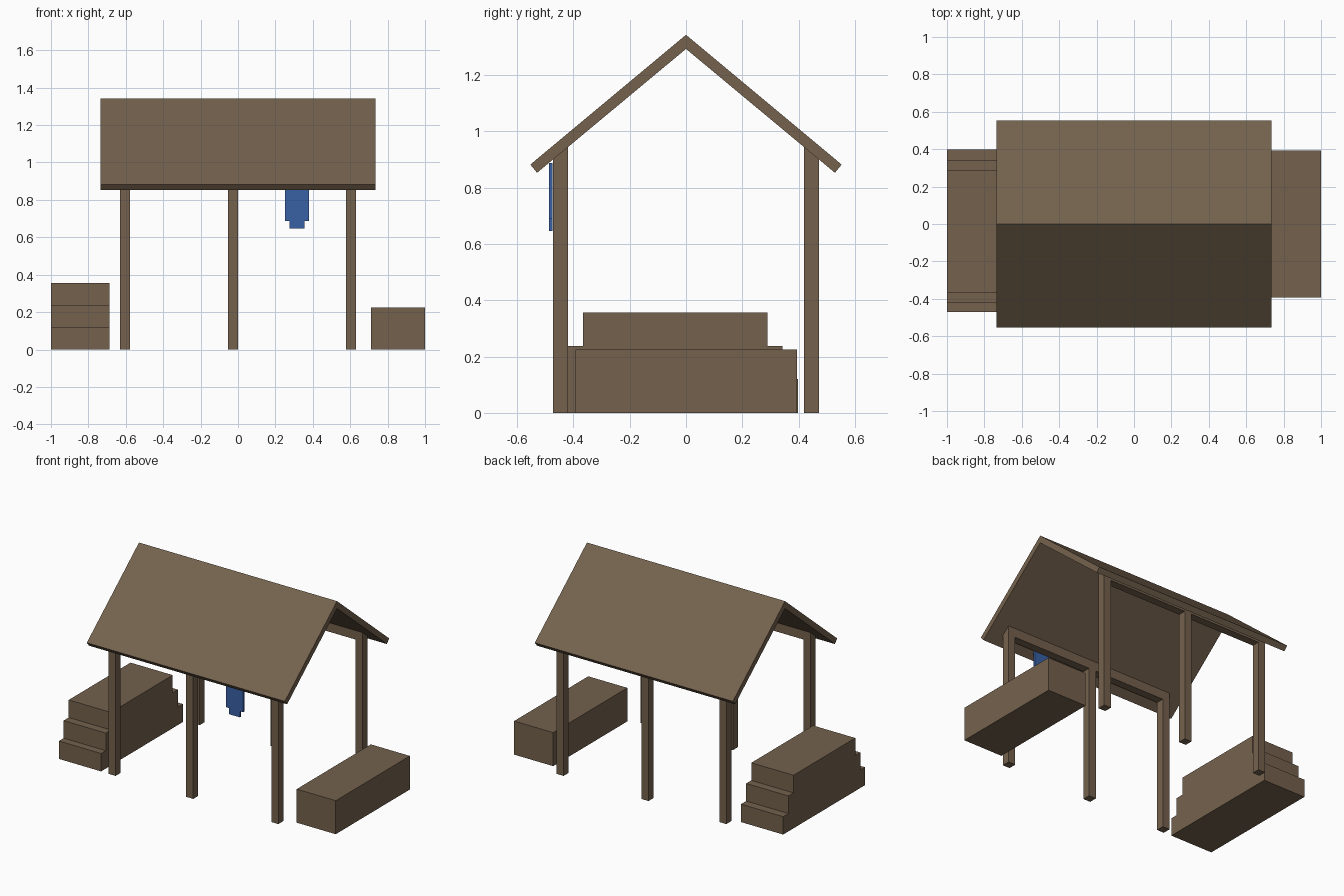
import bpy
import bmesh

if "Cube" in bpy.data.objects:
    bpy.data.objects.remove(bpy.data.objects["Cube"])


def material(name, rgb):
    m = bpy.data.materials.new(name)
    m.diffuse_color = (*rgb, 1.0)
    m.use_nodes = True
    m.node_tree.nodes["Principled BSDF"].inputs["Base Color"].default_value = m.diffuse_color
    return m


WOOD = material("brown wood", (0.175, 0.121, 0.075))
BLUE = material("blue cloth", (0.040, 0.118, 0.375))


def prism(name, profile, start, end, mat, axis="x"):
    """Extrude a (y, z) profile along x, or an (x, z) profile along y."""
    bm = bmesh.new()

    def place(p, t):
        return (t, p[0], p[1]) if axis == "x" else (p[0], t, p[1])

    a = [bm.verts.new(place(p, start)) for p in profile]
    b = [bm.verts.new(place(p, end)) for p in profile]
    bm.faces.new(a)
    bm.faces.new(b[::-1])
    n = len(profile)
    for i in range(n):
        j = (i + 1) % n
        bm.faces.new((a[j], a[i], b[i], b[j]))
    bmesh.ops.recalc_face_normals(bm, faces=bm.faces[:])
    mesh = bpy.data.meshes.new(name)
    bm.to_mesh(mesh)
    bm.free()
    mesh.materials.append(mat)
    obj = bpy.data.objects.new(name, mesh)
    bpy.context.collection.objects.link(obj)
    return obj


# Gable roof: one folded slab with square-cut eaves
EAVE_Y, EAVE_Z, RIDGE_Z, RIDGE_UNDER = 0.553, 0.882, 1.343, 1.293
roof = [(-EAVE_Y, EAVE_Z), (0, RIDGE_Z), (EAVE_Y, EAVE_Z),
        (EAVE_Y - 0.024, EAVE_Z - 0.029), (0, RIDGE_UNDER),
        (-EAVE_Y + 0.024, EAVE_Z - 0.029)]
prism("roof", roof, -0.735, 0.735, WOOD)


def under_roof(y):
    slope = (RIDGE_UNDER - EAVE_Z + 0.029) / (EAVE_Y - 0.024)
    return RIDGE_UNDER - slope * abs(y)


# Posts and eave beams, with tops cut to the roof slope
INNER, OUTER = 0.42, 0.473
for side, label in ((-1, "front"), (1, "back")):
    def upright(bottom):
        return [(side * INNER, bottom), (side * OUTER, bottom),
                (side * OUTER, under_roof(OUTER)),
                (side * INNER, under_roof(INNER))]

    for x, where in ((-0.63, "left"), (-0.053, "middle"), (0.578, "right")):
        prism(f"{label}_{where}_post", upright(0), x, x + 0.052, WOOD)
    # Beam runs in two spans between the posts
    for x0, x1, where in ((-0.578, -0.053, "left"), (-0.001, 0.578, "right")):
        prism(f"{label}_{where}_beam", upright(0.883), x0, x1, WOOD)

# Stepped platform on the left: three tiers, stepped at both ends
TIERS = ((-0.47, 0.398, 0.12), (-0.42, 0.343, 0.238), (-0.366, 0.289, 0.356))
left_side, right_side = [], []
z = 0
for y0, y1, top in TIERS:
    left_side += [(y0, z), (y0, top)]
    right_side += [(y1, z), (y1, top)]
    z = top
prism("stepped_platform", left_side + right_side[::-1], -1.0, -0.687, WOOD)

# Plain block bench on the right
prism("bench", [(-0.392, 0), (0.394, 0), (0.394, 0.225), (-0.392, 0.225)],
      0.71, 1.0, WOOD)

# Blue hanging cloth with a narrower tab at the bottom
cloth = [(0.252, 0.888), (0.252, 0.688), (0.275, 0.688), (0.275, 0.647),
         (0.355, 0.647), (0.355, 0.688), (0.379, 0.688), (0.379, 0.888)]
prism("hanging_cloth", cloth, -0.486, -0.474, BLUE, axis="y")
